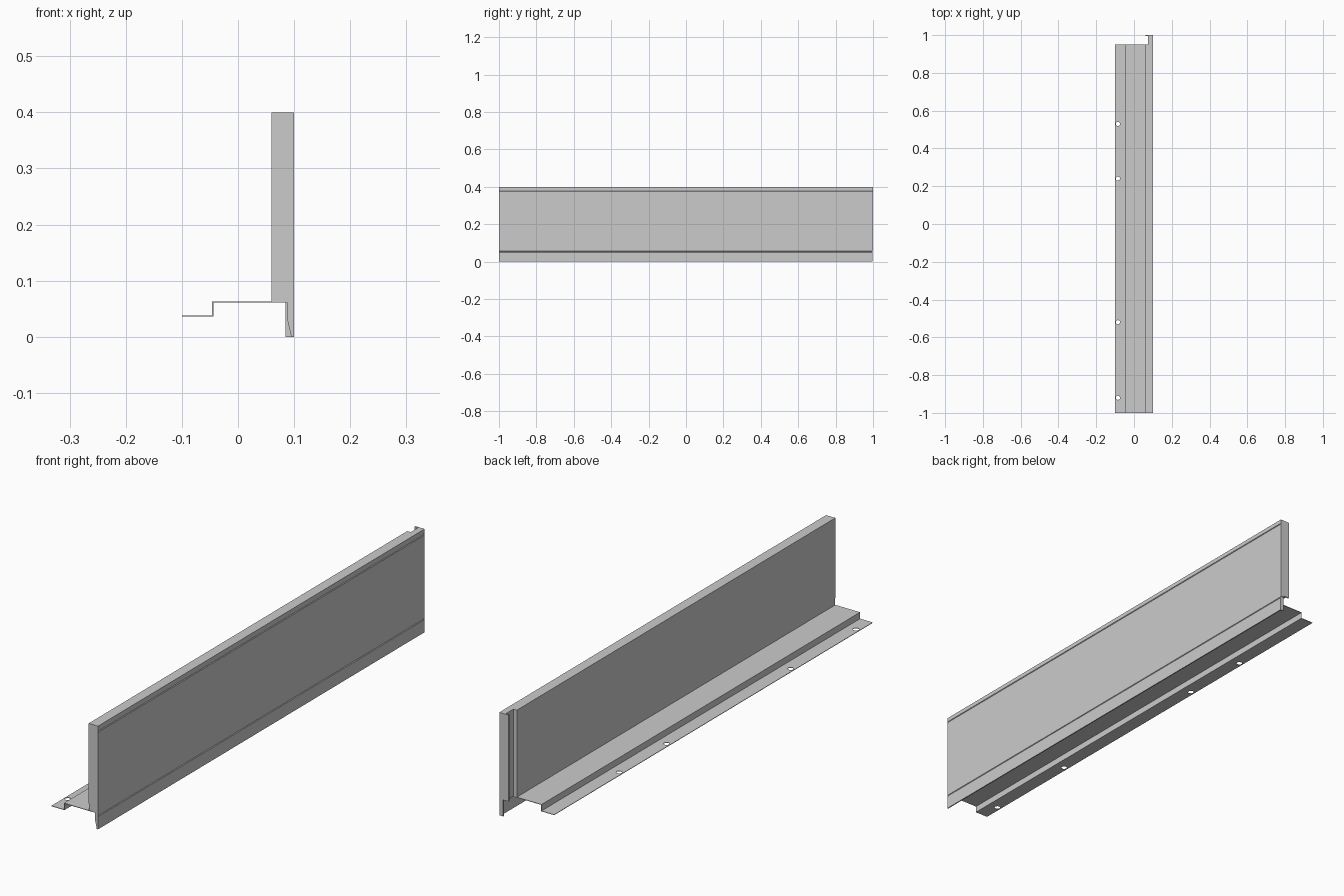
import bpy, bmesh
from mathutils import Matrix

if "Cube" in bpy.data.objects:
    bpy.data.objects.remove(bpy.data.objects["Cube"])


def extrude(name, pts, y0, y1):
    """Extrude an (x, z) profile along y."""
    bm = bmesh.new()
    face = bm.faces.new([bm.verts.new((x, y0, z)) for x, z in pts])
    res = bmesh.ops.extrude_face_region(bm, geom=[face])
    moved = [v for v in res["geom"] if isinstance(v, bmesh.types.BMVert)]
    bmesh.ops.translate(bm, verts=moved, vec=(0, y1 - y0, 0))
    bmesh.ops.recalc_face_normals(bm, faces=bm.faces)
    me = bpy.data.meshes.new(name)
    bm.to_mesh(me)
    bm.free()
    ob = bpy.data.objects.new(name, me)
    bpy.context.collection.objects.link(ob)
    return ob


def groove(z):
    """Shallow V-sided groove in the front skin, listed downwards."""
    return [(0.1, z + 0.004), (0.0975, z + 0.002), (0.0975, z - 0.002), (0.1, z - 0.004)]


def panel_profile(back):
    return ([(back, 0.063), (back, 0.4), (0.1, 0.4)] + groove(0.38) + groove(0.053)
            + [(0.1, 0), (0.0955, 0), (0.0955, 0.063)])


# Upright panel with its skirt, and the thinner tongue at the far end
extrude("upright_panel", panel_profile(0.06), -0.998, 0.95)
extrude("end_tongue", panel_profile(0.075), 0.95, 0.996)

# Near end cap: corner relief at the bottom and a tapered skirt fold
extrude("near_end_cap", [(0.06, 0.09), (0.06, 0.4), (0.1, 0.4), (0.1, 0), (0.095, 0),
                         (0.088, 0.03), (0.087, 0.063), (0.07, 0.063), (0.07, 0.09)],
        -1, -0.998)

# Far end flange with its narrow lower leg
extrude("far_end_flange", [(0.06, 0.065), (0.06, 0.4), (0.1, 0.4), (0.1, 0.06),
                           (0.085, 0.06), (0.085, 0.065)], 0.996, 1)
extrude("far_skirt_fold", [(0.085, 0), (0.085, 0.06), (0.1, 0.06), (0.1, 0)], 0.994, 0.998)

# Stepped mounting flange
t = 0.002
flange = extrude("mounting_flange", [
    (-0.1, 0.036), (-0.1, 0.036 + t), (-0.045 - t / 2, 0.036 + t), (-0.045 - t / 2, 0.063),
    (0.0955, 0.063), (0.0955, 0.063 - t), (-0.045 + t / 2, 0.063 - t), (-0.045 + t / 2, 0.036)],
    -1, 0.95)

# Screw holes through the lower step
bm = bmesh.new()
for y in (-0.92, -0.52, 0.24, 0.53):
    bmesh.ops.create_cone(bm, cap_ends=True, segments=24, radius1=0.011, radius2=0.011,
                          depth=0.02, matrix=Matrix.Translation((-0.085, y, 0.037)))
me = bpy.data.meshes.new("hole_cutter")
bm.to_mesh(me)
bm.free()
cutter = bpy.data.objects.new("hole_cutter", me)
bpy.context.collection.objects.link(cutter)
cutter.hide_render = True
cutter.display_type = 'WIRE'
mod = flange.modifiers.new("screw_holes", 'BOOLEAN')
mod.operation = 'DIFFERENCE'
mod.solver = 'EXACT'
mod.object = cutter
